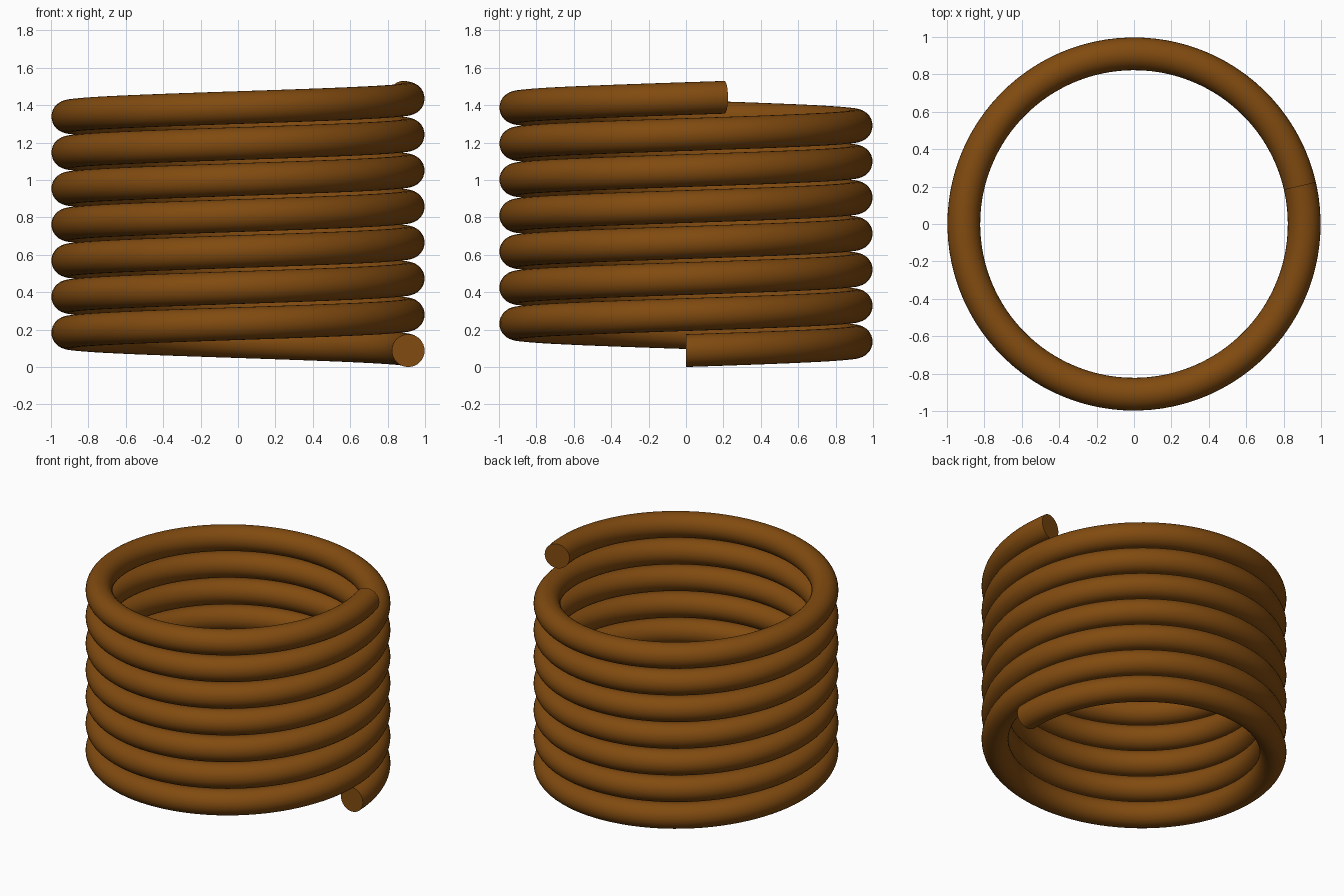
import bpy, bmesh, math

if "Cube" in bpy.data.objects:
    bpy.data.objects.remove(bpy.data.objects["Cube"])

COIL_R, WIRE_R = 0.91, 0.0875      # coil centre radius, wire radius
PITCH = 0.1925                     # rise per turn
SWEEP = math.radians(7 * 360 + 13) # total winding angle
SIDES, PER_TURN = 32, 96

steps = round(SWEEP / math.tau * PER_TURN)
bm = bmesh.new()

# Round wire section, standing upright in the xz plane
verts = [bm.verts.new((COIL_R + WIRE_R * math.cos(a), 0, WIRE_R + WIRE_R * math.sin(a)))
         for a in (math.tau * i / SIDES for i in range(SIDES))]
edges = [bm.edges.new((verts[i], verts[(i + 1) % SIDES])) for i in range(SIDES)]

# Wind the section upward around z
res = bmesh.ops.spin(bm, geom=verts + edges, cent=(0, 0, 0), axis=(0, 0, 1),
                     dvec=(0, 0, PITCH * SWEEP / math.tau / steps),
                     angle=SWEEP, steps=steps, use_duplicate=False)

# Flat caps on both cut ends
bmesh.ops.holes_fill(bm, edges=[e for e in bm.edges if e.is_boundary], sides=0)
bmesh.ops.recalc_face_normals(bm, faces=bm.faces)

mesh = bpy.data.meshes.new("coil_spring")
bm.to_mesh(mesh)
bm.free()
spring = bpy.data.objects.new("coil_spring", mesh)
bpy.context.collection.objects.link(spring)

# Brown material
mat = bpy.data.materials.new("brown")
mat.diffuse_color = (0.22, 0.07, 0.005, 1)
mat.use_nodes = True
mat.node_tree.nodes["Principled BSDF"].inputs["Base Color"].default_value = mat.diffuse_color
mesh.materials.append(mat)

# Smooth wire, crisp cut ends
bpy.context.view_layer.objects.active = spring
spring.select_set(True)
bpy.ops.object.shade_smooth_by_angle(angle=math.radians(40))
